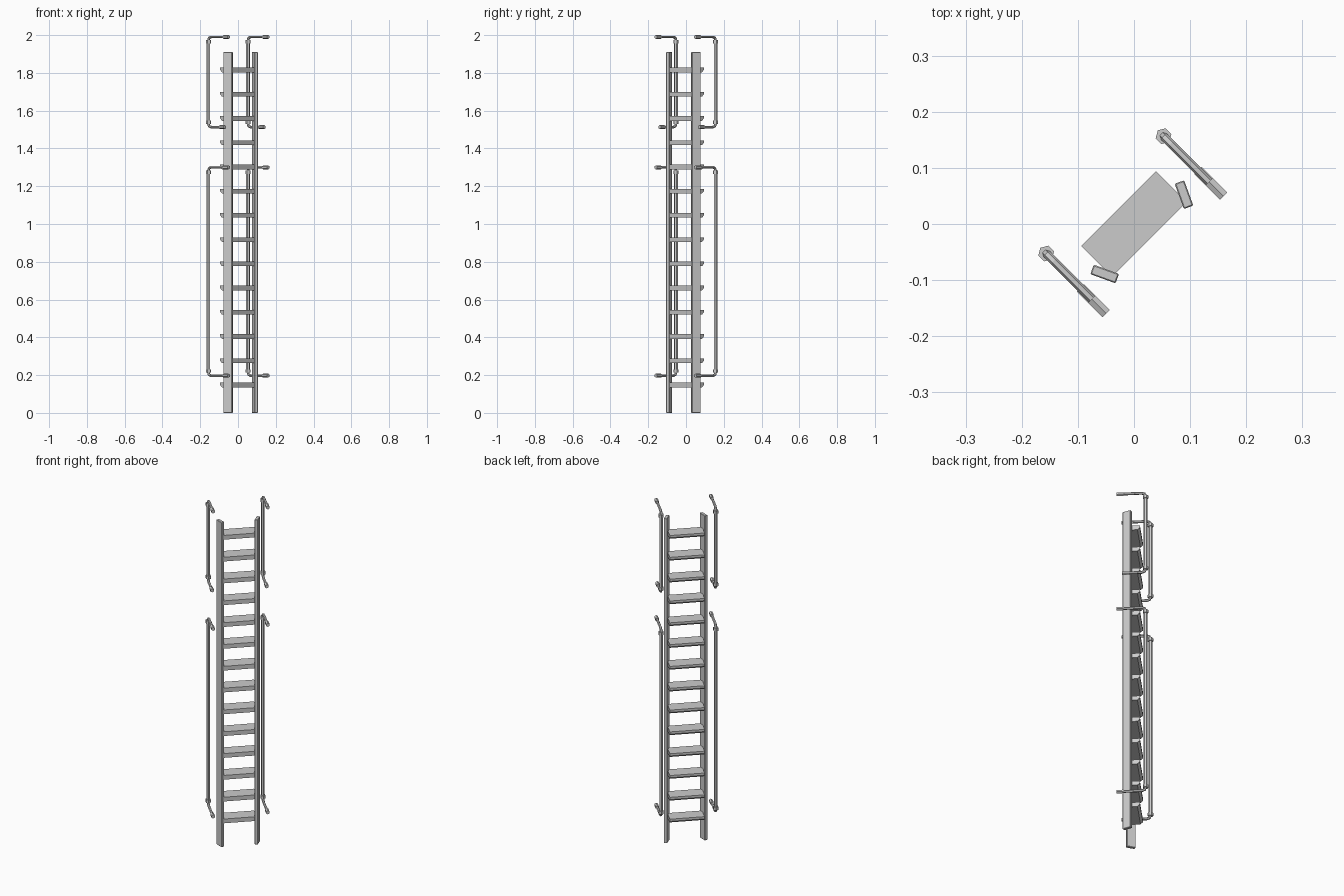
import bpy, bmesh
from math import radians
from mathutils import Matrix, Vector

if "Cube" in bpy.data.objects:
    bpy.data.objects.remove(bpy.data.objects["Cube"])

# Local frame: X across the ladder, -Y towards the mounts; whole model is turned 45 degrees
TURN = Matrix.Rotation(radians(45), 4, 'Z')


def finish(name, bm):
    bmesh.ops.recalc_face_normals(bm, faces=bm.faces)
    bm.transform(TURN)
    mesh = bpy.data.meshes.new(name)
    bm.to_mesh(mesh)
    bm.free()
    ob = bpy.data.objects.new(name, mesh)
    bpy.context.collection.objects.link(ob)
    return ob


def box(name, loc, size, angle=0.0, bevel=0.0):
    bm = bmesh.new()
    bmesh.ops.create_cube(bm, size=1)
    bm.transform(Matrix.Diagonal((*size, 1)))
    if bevel:
        bmesh.ops.bevel(bm, geom=bm.edges[:], offset=bevel, segments=1, affect='EDGES')
    bm.transform(Matrix.Translation(loc) @ Matrix.Rotation(angle, 4, 'Z'))
    return finish(name, bm)


def rod(name, a, b, r, sides=6):
    a, b = Vector(a), Vector(b)
    d = b - a
    bm = bmesh.new()
    bmesh.ops.create_cone(bm, cap_ends=True, segments=sides, radius1=r, radius2=r, depth=d.length)
    bm.transform(Matrix.Translation((a + b) / 2) @ d.to_track_quat('Z', 'Y').to_matrix().to_4x4())
    return finish(name, bm)


def pipe(name, pts, r):
    cu = bpy.data.curves.new(name, 'CURVE')
    cu.dimensions = '3D'
    cu.bevel_depth = r
    cu.bevel_resolution = 1
    cu.use_fill_caps = True
    sp = cu.splines.new('POLY')
    sp.points.add(len(pts) - 1)
    for p, co in zip(sp.points, pts):
        p.co = (*(TURN @ Vector(co)), 1)
    sp.use_smooth = False
    ob = bpy.data.objects.new(name, cu)
    bpy.context.collection.objects.link(ob)
    return ob


# Steps: flat treads with the lower back edge cut away
profile = [(0.039, 0.013), (-0.039, 0.013), (-0.039, -0.012), (0.026, -0.012), (0.039, 0.0)]
for i in range(14):
    z = 0.147 + i * 0.1283
    bm = bmesh.new()
    face = bm.faces.new([bm.verts.new((-0.094, y, z + h)) for y, h in profile])
    ext = bmesh.ops.extrude_face_region(bm, geom=[face])['geom']
    bmesh.ops.translate(bm, vec=(0.188, 0, 0),
                        verts=[g for g in ext if isinstance(g, bmesh.types.BMVert)])
    # the base face stays as the left cap
    finish(f"step_{i + 1}", bm)

for side, s in (("left", -1), ("right", 1)):
    # Side stringer, toed inwards
    box(f"stringer_{side}", (s * 0.1, -0.026, 0.955), (0.018, 0.048, 1.91),
        radians(-25 * s), 0.002)

    # Handrails: (name, bottom z, top z, bottom mount reach, top mount reach)
    x, back = s * 0.148, 0.0735
    for name, z0, z1, reach0, reach1 in (("lower", 0.197, 1.30, 0.078, 0.078),
                                         ("upper", 1.513, 1.99, 0.050, 0.078)):
        tag = f"{name}_{side}"
        rod(f"rail_tube_{tag}", (x, back, z0 + 0.02), (x, back, z1 - 0.02), 0.010)
        for end, z, d, reach in (("bottom", z0, 1, reach0), ("top", z1, -1, reach1)):
            # bent bracket, collar on the tube, thick wall mount
            pipe(f"rail_bracket_{end}_{tag}",
                 [(x, -reach + 0.02, z), (x, back - 0.02, z), (x, back - 0.005, z + d * 0.005),
                  (x, back, z + d * 0.02), (x, back, z + d * 0.035)], 0.0075)
            rod(f"rail_collar_{end}_{tag}", (x, back, z + d * 0.016),
                (x, back, z + d * 0.034), 0.0145)
            rod(f"rail_mount_{end}_{tag}", (x, -reach + 0.037, z), (x, -reach, z), 0.0105)
